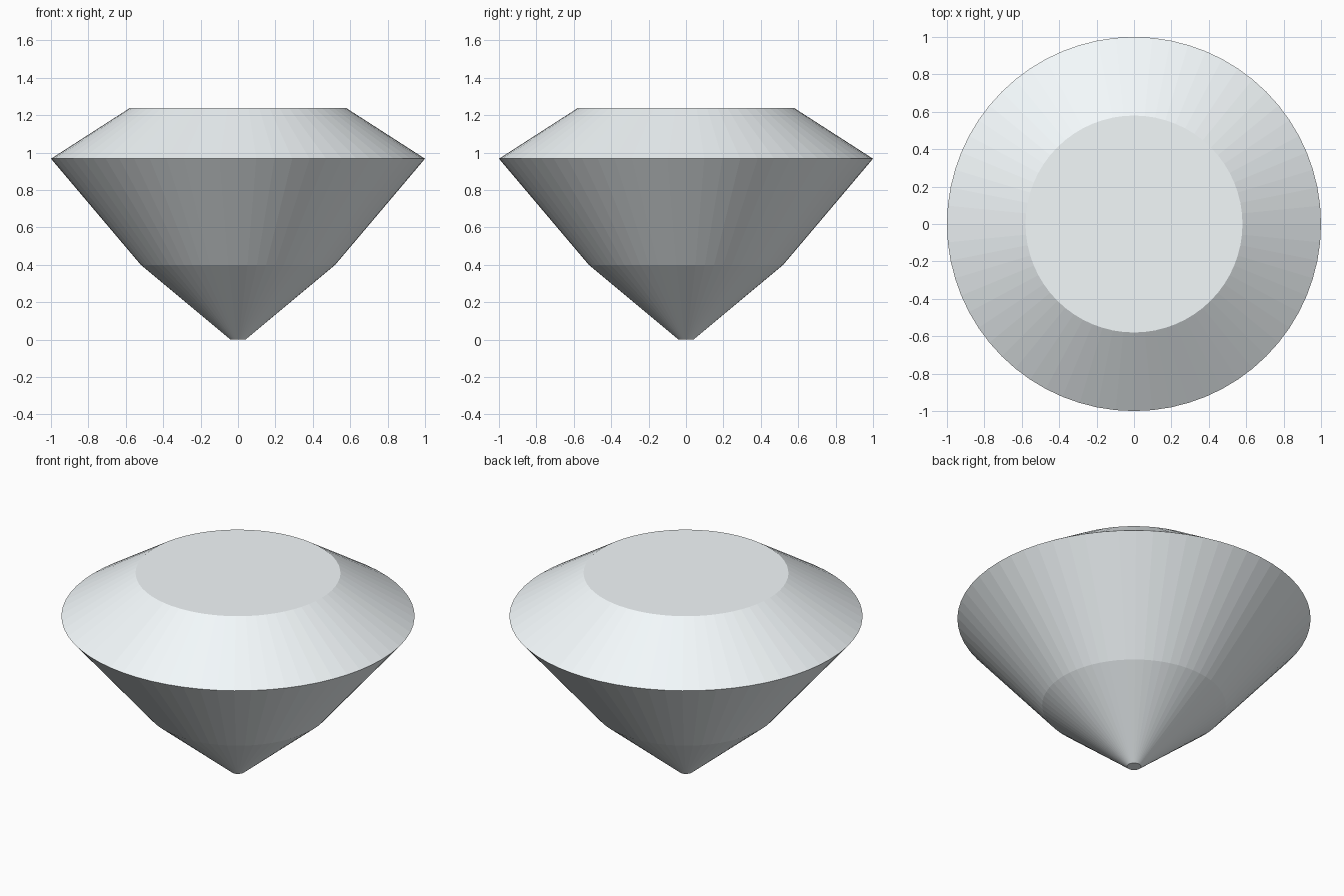
import bpy, bmesh
from math import cos, sin, tau

if "Cube" in bpy.data.objects:
    bpy.data.objects.remove(bpy.data.objects["Cube"])

SEGMENTS = 64
# (radius, height) profile: culet, pavilion break, girdle, table
PROFILE = [(0.04, 0.0), (0.52, 0.4), (1.0, 0.967), (0.58, 1.237)]

bm = bmesh.new()
rings = [[bm.verts.new((r * cos(tau * i / SEGMENTS), r * sin(tau * i / SEGMENTS), z))
          for i in range(SEGMENTS)] for r, z in PROFILE]

# Sloped facet bands
for low, high in zip(rings, rings[1:]):
    for i in range(SEGMENTS):
        j = (i + 1) % SEGMENTS
        bm.faces.new((low[i], low[j], high[j], high[i]))

# Flat culet and table
bm.faces.new(rings[0][::-1])
bm.faces.new(rings[-1])

mesh = bpy.data.meshes.new("cut_gem")
bm.to_mesh(mesh)
bm.free()
gem = bpy.data.objects.new("cut_gem", mesh)
bpy.context.collection.objects.link(gem)

# Pale icy colour
ice = bpy.data.materials.new("pale_ice")
ice.diffuse_color = (0.9, 0.95, 0.97, 1.0)
ice.use_nodes = True
ice.node_tree.nodes["Principled BSDF"].inputs["Base Color"].default_value = ice.diffuse_color
mesh.materials.append(ice)
